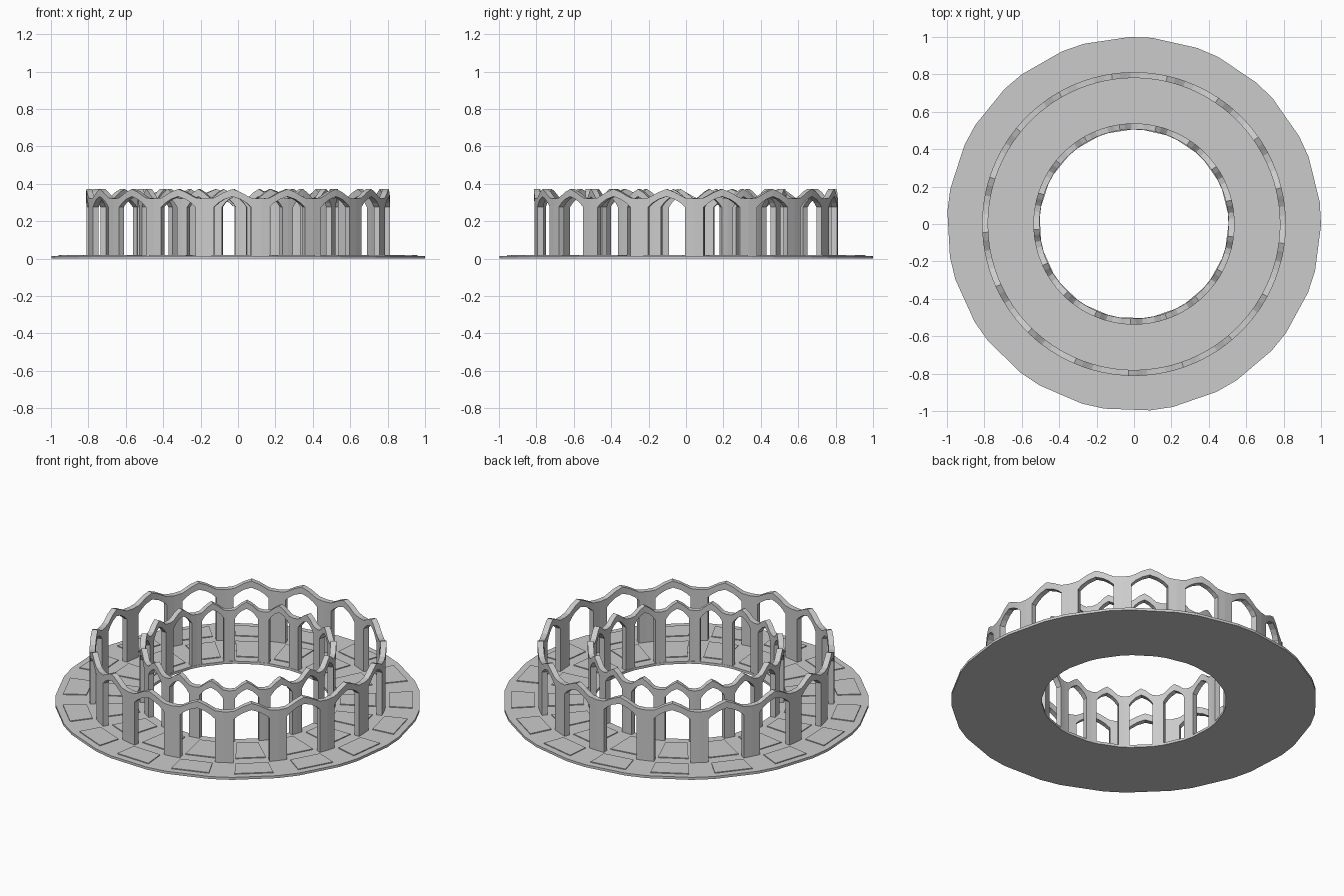
import bpy, bmesh, math

if "Cube" in bpy.data.objects:
    bpy.data.objects.remove(bpy.data.objects["Cube"])

N = 17                       # bays around the ring
STEP = 2 * math.pi / N
START = math.radians(3.2)    # centre of the first column
HALF = math.radians(3.5)     # half the angular width of a column
BASE, FLOOR = 0.015, 0.02


def pt(r, a, z):
    return (r * math.cos(a), r * math.sin(a), z)


def finish(name, bm):
    bmesh.ops.remove_doubles(bm, verts=bm.verts[:], dist=1e-5)
    bmesh.ops.recalc_face_normals(bm, faces=bm.faces[:])
    me = bpy.data.meshes.new(name)
    bm.to_mesh(me)
    bm.free()
    ob = bpy.data.objects.new(name, me)
    bpy.context.collection.objects.link(ob)
    return ob


def swept_ring(name, r_in, r_out, stations):
    """Closed ring of slabs; each station is (angle, low z, high z)."""
    bm = bmesh.new()
    rows = [[bm.verts.new(pt(r, a, z)) for r, z in
             ((r_in, lo), (r_out, lo), (r_out, hi), (r_in, hi))]
            for a, lo, hi in stations]
    for i, p in enumerate(rows):
        j = (i + 1) % len(rows)
        q = rows[j]
        same = abs(stations[i][0] - stations[j][0]) < 1e-6
        for k in ([0] if same else range(4)):   # a jamb has only its lower face
            m = (k + 1) % 4
            bm.faces.new((p[k], p[m], q[m], q[k]))
    return finish(name, bm)


# Base disc with a corner pair at each column
corners = [(START + i * STEP + s * HALF, 0, BASE) for i in range(N) for s in (-1, 1)]
swept_ring("base_disc", 0.505, 1.0, corners)

# Arcades: columns joined by faceted arches with a scalloped top
ARCH = [(0, 0.275, 0.325), (0.12, 0.297, 0.337), (0.28, 0.317, 0.355),
        (0.5, 0.332, 0.372), (0.72, 0.317, 0.355), (0.88, 0.297, 0.337),
        (1, 0.275, 0.325)]
bays = []
for i in range(N):
    c = START + i * STEP
    bays += [(c - HALF, BASE, 0.325), (c, BASE, 0.32), (c + HALF, BASE, 0.325)]
    bays += [(c + HALF + t * (STEP - 2 * HALF), lo, hi) for t, lo, hi in ARCH]
swept_ring("outer_arcade", 0.78, 0.812, bays)
swept_ring("inner_arcade", 0.506, 0.538, bays)


# Raised floor panels, one per bay
def panels(name, r0, r1, margin):
    bm = bmesh.new()
    for i in range(N):
        a0 = START + i * STEP + HALF
        a1 = a0 + STEP - 2 * HALF
        d0, d1 = margin / r0, margin / r1
        ring = [(r0, a0 + d0), (r1, a0 + d1), (r1, a1 - d1), (r0, a1 - d0)]
        lower = [bm.verts.new(pt(r, a, BASE)) for r, a in ring]
        upper = [bm.verts.new(pt(r, a, FLOOR)) for r, a in ring]
        bm.faces.new(upper)
        for k in range(4):
            m = (k + 1) % 4
            bm.faces.new((lower[k], lower[m], upper[m], upper[k]))
    return finish(name, bm)


panels("outer_floor_panels", 0.83, 0.96, 0.012)
panels("middle_floor_panels", 0.56, 0.76, 0.01)
